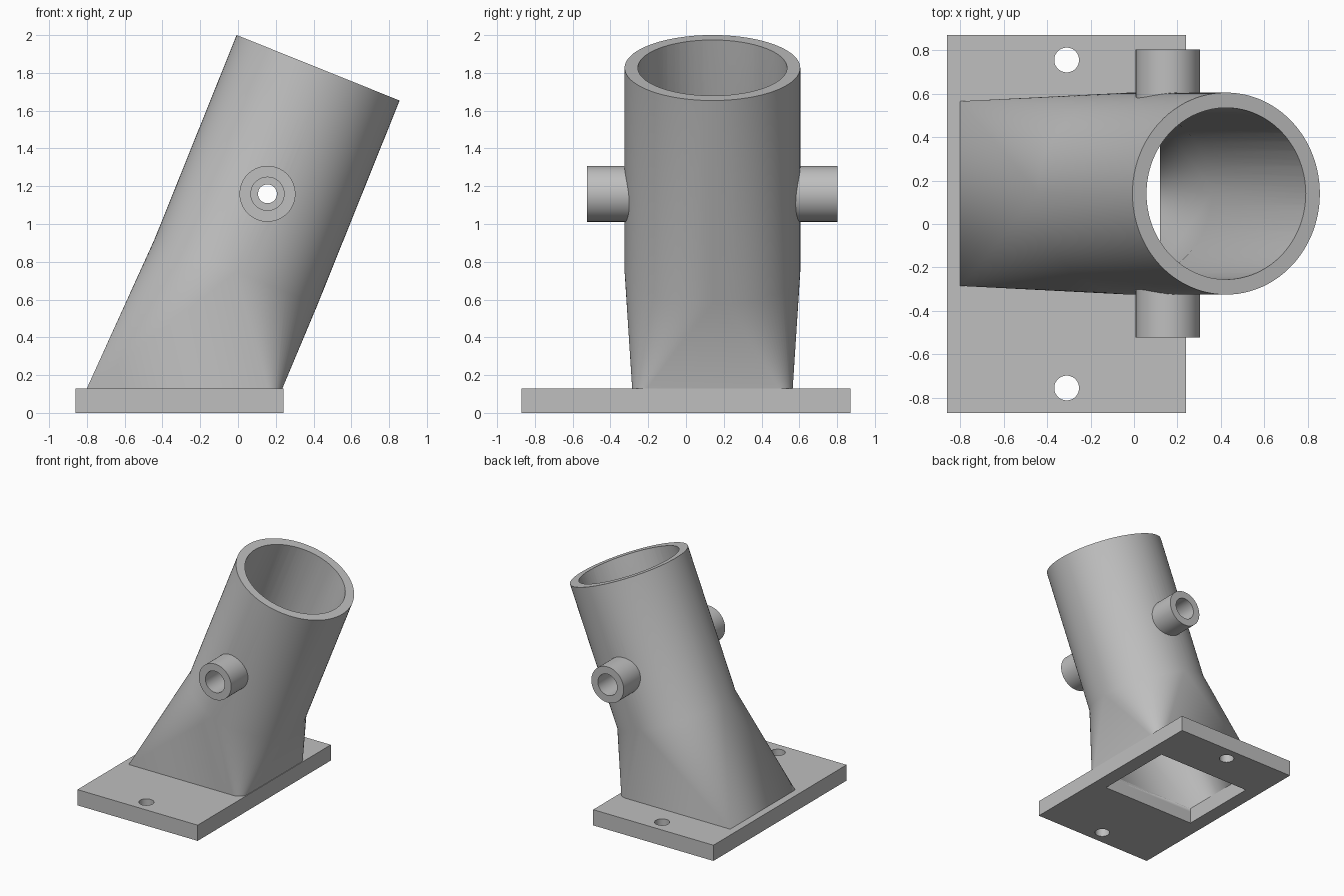
import bpy, bmesh, math
from mathutils import Vector, Matrix

cube = bpy.data.objects.get("Cube")
if cube:
    bpy.data.objects.remove(cube, do_unlink=True)

grey = bpy.data.materials.new("plain_grey")
grey.use_nodes = True
colour = (0.52, 0.52, 0.52, 1)
grey.diffuse_color = colour
grey.node_tree.nodes["Principled BSDF"].inputs["Base Color"].default_value = colour

PLATE_TOP = 0.13
MID_Y = 0.14                              # sleeve centre across the plate
TILT = math.radians(21.9)
NECK = Vector((-0.01, MID_Y, 0.747))      # where the round tube meets the square foot
AXIS = Vector((math.sin(TILT), 0, math.cos(TILT)))
ACROSS = Vector((math.cos(TILT), 0, -math.sin(TILT)))
SIDE = Vector((0, 1, 0))
TUBE_LENGTH = 1.164
PEG = NECK + AXIS * 0.445
STEPS = 24


def finish(name, bm):
    bmesh.ops.recalc_face_normals(bm, faces=bm.faces)
    mesh = bpy.data.meshes.new(name)
    bm.to_mesh(mesh)
    bm.free()
    mesh.materials.append(grey)
    obj = bpy.data.objects.new(name, mesh)
    bpy.context.collection.objects.link(obj)
    return obj


def loft(name, x0, x1, half_y, corner, radius, bottom, length):
    """Solid running from a rectangle (right corners rounded) to a tilted tube."""
    foot, ring = [], []
    for k, (sx, sy) in enumerate([(1, 1), (-1, 1), (-1, -1), (1, -1)]):
        r = corner if sx > 0 else 0
        cx = (x1 if sx > 0 else x0) - sx * r
        cy = MID_Y + sy * (half_y - r)
        for i in range(STEPS + 1):
            a = (k + i / STEPS) * math.pi / 2
            c, s = math.cos(a), math.sin(a)
            foot.append(Vector((cx + r * c, cy + r * s, PLATE_TOP)))
            ring.append(NECK + ACROSS * radius * c + SIDE * radius * s)
    base = [Vector((p.x, p.y, bottom)) for p in foot]
    top = [p + AXIS * length for p in ring]
    bm = bmesh.new()
    loops = [[bm.verts.new(p) for p in pts] for pts in (base, foot, ring, top)]
    n = len(foot)
    for lo, hi in zip(loops, loops[1:]):
        for i in range(n):
            j = (i + 1) % n
            bm.faces.new((lo[i], lo[j], hi[j], hi[i]))
    bm.faces.new(loops[0][::-1])
    bm.faces.new(loops[-1])
    bmesh.ops.remove_doubles(bm, verts=bm.verts, dist=0.0001)
    bmesh.ops.triangulate(bm, faces=[f for f in bm.faces if len(f.verts) == 4])
    return finish(name, bm)


def cylinder(name, start, end, radius, sides=64):
    d = end - start
    turn = Vector((0, 0, 1)).rotation_difference(d).to_matrix().to_4x4()
    bm = bmesh.new()
    bmesh.ops.create_cone(bm, cap_ends=True, segments=sides, radius1=radius,
                          radius2=radius, depth=d.length,
                          matrix=Matrix.Translation((start + end) / 2) @ turn)
    return finish(name, bm)


def cut(obj, cutters):
    bpy.context.view_layer.objects.active = obj
    for cutter in cutters:
        mod = obj.modifiers.new("cut", 'BOOLEAN')
        mod.operation = 'DIFFERENCE'
        mod.solver = 'EXACT'
        mod.object = cutter
        bpy.ops.object.modifier_apply(modifier=mod.name)


# Mounting plate
bm = bmesh.new()
bmesh.ops.create_cube(bm, size=1, matrix=Matrix.Translation((-0.31, 0, PLATE_TOP / 2))
                      @ Matrix.Diagonal((1.10, 1.74, PLATE_TOP, 1)))
plate = finish("mounting_plate", bm)

# Leaning sleeve with a rectangular foot
sleeve = loft("sleeve", -0.80, 0.235, 0.425, 0.08, 0.465, 0.10, TUBE_LENGTH)

# Side pegs
pegs = [cylinder(f"{label}_peg", PEG + SIDE * s * 0.42, PEG + SIDE * s * 0.663, 0.148)
        for label, s in (("front", -1), ("back", 1))]

# Cutters: hollow core, bolt holes, peg bores and the pin hole
core = loft("core_cutter", -0.74, 0.12, 0.337, 0, 0.395, -0.1, TUBE_LENGTH + 0.1)
bolts = [cylinder("bolt_cutter", Vector((-0.31, y, -0.1)), Vector((-0.31, y, 0.3)), 0.057, 48)
         for y in (-0.755, 0.755)]
bores = [cylinder("bore_cutter", PEG + SIDE * s * 0.44, PEG + SIDE * s * 0.8, 0.088, 48)
         for s in (-1, 1)]
pin = cylinder("pin_cutter", PEG - SIDE, PEG + SIDE, 0.05, 48)

cut(plate, [core] + bolts)
cut(sleeve, [core, pin] + bores)
for peg, bore in zip(pegs, bores):
    cut(peg, [bore, pin])

for cutter in [core, pin] + bolts + bores:
    bpy.data.objects.remove(cutter, do_unlink=True)

# Smooth the round surfaces, keep edges crisp
for obj in [plate, sleeve] + pegs:
    bpy.ops.object.select_all(action='DESELECT')
    obj.select_set(True)
    bpy.context.view_layer.objects.active = obj
    bpy.ops.object.shade_smooth_by_angle(angle=math.radians(25))
